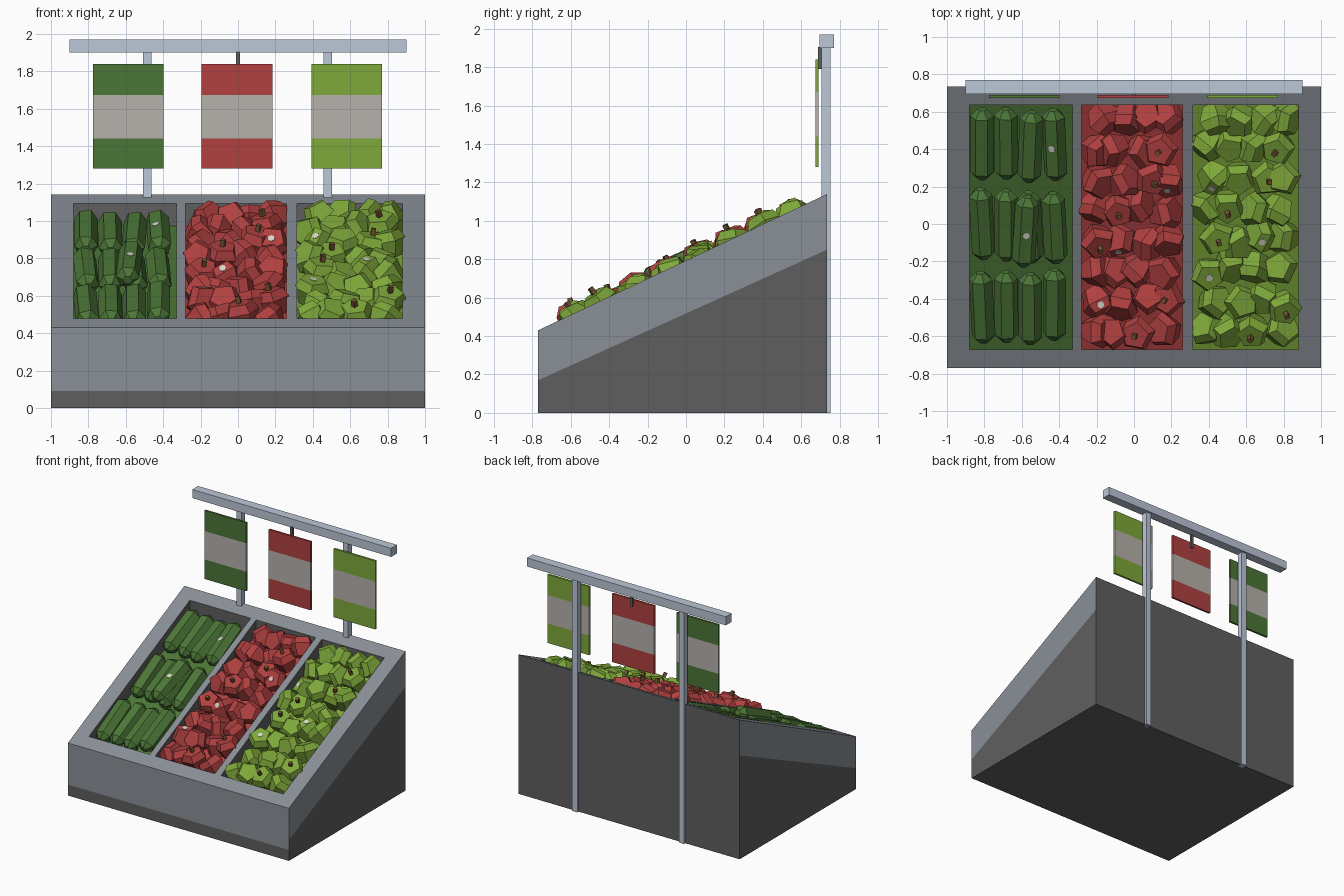
import bpy, bmesh, math, random
from mathutils import Matrix, Vector

if "Cube" in bpy.data.objects:
    bpy.data.objects.remove(bpy.data.objects["Cube"])

random.seed(4)


def material(name, rgb):
    lin = [(c / 255 / 12.92) if c < 10 else ((c / 255 + 0.055) / 1.055) ** 2.4 for c in rgb]
    m = bpy.data.materials.new(name)
    m.diffuse_color = (*lin, 1)
    m.use_nodes = True
    m.node_tree.nodes["Principled BSDF"].inputs["Base Color"].default_value = m.diffuse_color
    return m


BODY = material("body grey", (138, 143, 151))
DARK = material("dark grey", (95, 95, 95))
METAL = material("pale metal", (188, 199, 215))
PANEL = material("panel white", (182, 177, 171))
GREEN = material("dark green", (76, 118, 55))
RED = material("red", (177, 64, 64))
LIME = material("lime green", (126, 168, 58))
STEM = material("stem brown", (118, 82, 48))
STICKER = material("sticker white", (215, 213, 205))


def finish(name, bm, mats):
    me = bpy.data.meshes.new(name)
    bm.to_mesh(me)
    bm.free()
    for m in mats:
        me.materials.append(m)
    ob = bpy.data.objects.new(name, me)
    bpy.context.collection.objects.link(ob)
    return ob


def add_box(bm, x, y, z, mi=0, M=Matrix()):
    """Box from (min, max) ranges."""
    c = [sum(r) / 2 for r in (x, y, z)]
    s = [r[1] - r[0] for r in (x, y, z)]
    res = bmesh.ops.create_cube(bm, size=1, matrix=M @ Matrix.Translation(c) @ Matrix.Diagonal((*s, 1)))
    for f in {f for v in res["verts"] for f in v.link_faces}:
        f.material_index = mi


def box(name, x, y, z, mat):
    bm = bmesh.new()
    add_box(bm, x, y, z)
    return finish(name, bm, [mat])


# --- sloped display body with three recessed bins ---
Y0, Y1, Z0, Z1 = -0.77, 0.735, 0.43, 1.14
SLOPE = (Z1 - Z0) / (Y1 - Y0)
BINS = [(-0.88, -0.33), (-0.28, 0.26), (0.315, 0.88)]
BY0, BY1, DEPTH = -0.67, 0.635, 0.12


def top(y, d=0):
    return Z0 + (y - Y0) * SLOPE - d


bm = bmesh.new()


def quad(pts, normal, mi):
    f = bm.faces.new([bm.verts.new(p) for p in pts])
    f.normal_update()
    if f.normal.dot(Vector(normal)) < 0:
        f.normal_flip()
    f.material_index = mi


def slope_quad(x0, x1, y0, y1, d, mi):
    quad([(x0, y0, top(y0, d)), (x1, y0, top(y0, d)), (x1, y1, top(y1, d)), (x0, y1, top(y1, d))], (0, 0, 1), mi)


xs = [-1] + [x for b in BINS for x in b] + [1]
ys = [Y0, BY0, BY1, Y1]
for i in range(7):
    for j in range(3):
        if not (j == 1 and i % 2):
            slope_quad(xs[i], xs[i + 1], ys[j], ys[j + 1], 0, 0)
for k, (a, b) in enumerate(BINS):
    slope_quad(a, b, BY0, BY1, DEPTH, 2 + k)
    for x, n in ((a, 1), (b, -1)):
        quad([(x, BY0, top(BY0)), (x, BY1, top(BY1)), (x, BY1, top(BY1, DEPTH)), (x, BY0, top(BY0, DEPTH))], (n, 0, 0), 1)
    for y, n in ((BY0, 1), (BY1, -1)):
        quad([(a, y, top(y)), (b, y, top(y)), (b, y, top(y, DEPTH)), (a, y, top(y, DEPTH))], (0, n, 0), 1)
for s in (-1, 1):  # two-tone sides
    quad([(s, Y0, 0), (s, Y1, 0), (s, Y1, 0.85), (s, Y0, 0.17)], (s, 0, 0), 1)
    quad([(s, Y0, 0.17), (s, Y1, 0.85), (s, Y1, Z1), (s, Y0, Z0)], (s, 0, 0), 0)
for y, n, z0, z1, mi in ((Y0, -1, 0, 0.09, 1), (Y0, -1, 0.09, Z0, 0), (Y1, 1, 0, Z1, 1)):
    quad([(-1, y, z0), (1, y, z0), (1, y, z1), (-1, y, z1)], (0, n, 0), mi)
quad([(-1, Y0, 0), (1, Y0, 0), (1, Y1, 0), (-1, Y1, 0)], (0, 0, -1), 1)
bmesh.ops.remove_doubles(bm, verts=bm.verts, dist=1e-5)
finish("display_body", bm, [BODY, DARK, GREEN, RED, LIME])


# --- produce helpers ---
def on_slope(x, y, h):
    """Frame on the slope: local y runs uphill, local z is the slope normal."""
    return (Matrix.Translation((x, y, top(y))) @ Matrix.Rotation(math.atan(SLOPE), 4, 'X')
            @ Matrix.Translation((0, 0, h)))


def loft(bm, rings, n, M, phase=0):
    """Closed low-poly solid from (height, radius) rings; returns its faces."""
    loops = [[bm.verts.new(M @ Vector((r * math.cos(phase + math.tau * i / n),
                                       r * math.sin(phase + math.tau * i / n), z)))
              for i in range(n)] for z, r in rings]
    faces = [bm.faces.new(loops[0][::-1]), bm.faces.new(loops[-1])]
    for a, b in zip(loops, loops[1:]):
        faces += [bm.faces.new((a[i], a[(i + 1) % n], b[(i + 1) % n], b[i])) for i in range(n)]
    for f in faces:
        f.normal_update()
    return faces


def add_sticker(bm, faces, slot, direction):
    """Thin round plate on the face that looks most along direction."""
    f = max(faces, key=lambda f: f.normal.dot(direction))
    M = (Matrix.Translation(f.calc_center_median()) @ f.normal.to_track_quat('Z', 'Y').to_matrix().to_4x4())
    for g in loft(bm, [(-0.002, 0.019), (0.003, 0.019)], 8, M):
        g.material_index = slot


# --- cucumbers: three rows lying up the slope ---
bm = bmesh.new()
long_rings = [(-0.205, 0.025), (-0.165, 0.064), (0.165, 0.064), (0.205, 0.025)]
spots = []
for row, (y, h) in enumerate(((-0.455, -0.035), (-0.03, -0.05), (0.395, -0.06))):
    for i in range(4):
        spots.append((-0.812 + 0.129 * i, y + random.uniform(-0.015, 0.015), h + random.uniform(-0.008, 0.008)))
spots.append((-0.58, -0.04, -0.004))
for k, (x, y, h) in enumerate(spots):
    M = (on_slope(x, y, h) @ Matrix.Rotation(random.uniform(-0.06, 0.06), 4, 'Z')
         @ Matrix.Rotation(-math.pi / 2, 4, 'X'))
    faces = loft(bm, long_rings, 6, M, random.uniform(-0.3, 0.3))
    if k in (11, 12):
        add_sticker(bm, faces, 1, Vector((0, -0.4, 0.9)))
finish("cucumbers", bm, [GREEN, STICKER])

# --- apples: jittered rows of chunky five-sided fruit ---
apple_rings = [(-0.07, 0.06), (0.02, 0.1), (0.07, 0.075)]


def apples(name, x0, x1, mat, stuck):
    bm = bmesh.new()
    rows, cols, m = 8, 4, 0.078
    for j in range(rows):
        for i in range(cols):
            u = (i + (0.2 if j % 2 else -0.2)) / (cols - 1)
            x = x0 + m + (x1 - x0 - 2 * m) * u + random.uniform(-0.02, 0.02)
            y = BY0 + m + (BY1 - BY0 - 2 * m) * j / (rows - 1) + random.uniform(-0.02, 0.02)
            x = min(max(x, x0 + m), x1 - m)
            y = min(max(y, BY0 + m), BY1 - m - 0.01)
            k = j * cols + i
            has_stem = k % 5 == 2
            tilt = 0.25 if has_stem else 1.0
            h = random.uniform(-0.06, -0.03) + (0.01 if has_stem else 0)
            M = (on_slope(x, y, h) @ Matrix.Rotation(random.uniform(-tilt, tilt), 4, 'X')
                 @ Matrix.Rotation(random.uniform(-tilt, tilt), 4, 'Y')
                 @ Matrix.Rotation(random.uniform(0, math.tau), 4, 'Z'))
            faces = loft(bm, apple_rings, 5, M)
            if has_stem:
                add_box(bm, (-0.012, 0.012), (-0.012, 0.012), (0.06, 0.108), 1, M)
            if k in stuck:
                add_sticker(bm, faces, 2, Vector((0, -0.7, 0.7)))
    finish(name, bm, [mat, STEM, STICKER])


apples("red_apples", *BINS[1], RED, (4, 13, 23))
apples("green_apples", *BINS[2], LIME, (8, 14, 20))

# --- sign frame: posts, beam, hanger ---
for side, x in (("left", -0.485), ("right", 0.48)):
    box(side + "_post", (x - 0.023, x + 0.023), (0.705, 0.752), (0, 1.91), METAL)
box("top_beam", (-0.9, 0.9), (0.695, 0.77), (1.9, 1.97), METAL)
box("centre_hanger", (-0.01, 0.01), (0.688, 0.708), (1.79, 1.905), DARK)

# --- hanging signs with a white middle band ---
for name, x, mat in (("cucumber_sign", -0.587, GREEN), ("red_apple_sign", -0.005, RED), ("green_apple_sign", 0.582, LIME)):
    bm = bmesh.new()
    for z0, z1, mi in ((1.28, 1.44, 0), (1.44, 1.672, 1), (1.672, 1.84, 0)):
        add_box(bm, (x - 0.189, x + 0.189), (0.674, 0.691), (z0, z1), mi)
    finish(name, bm, [mat, PANEL])
